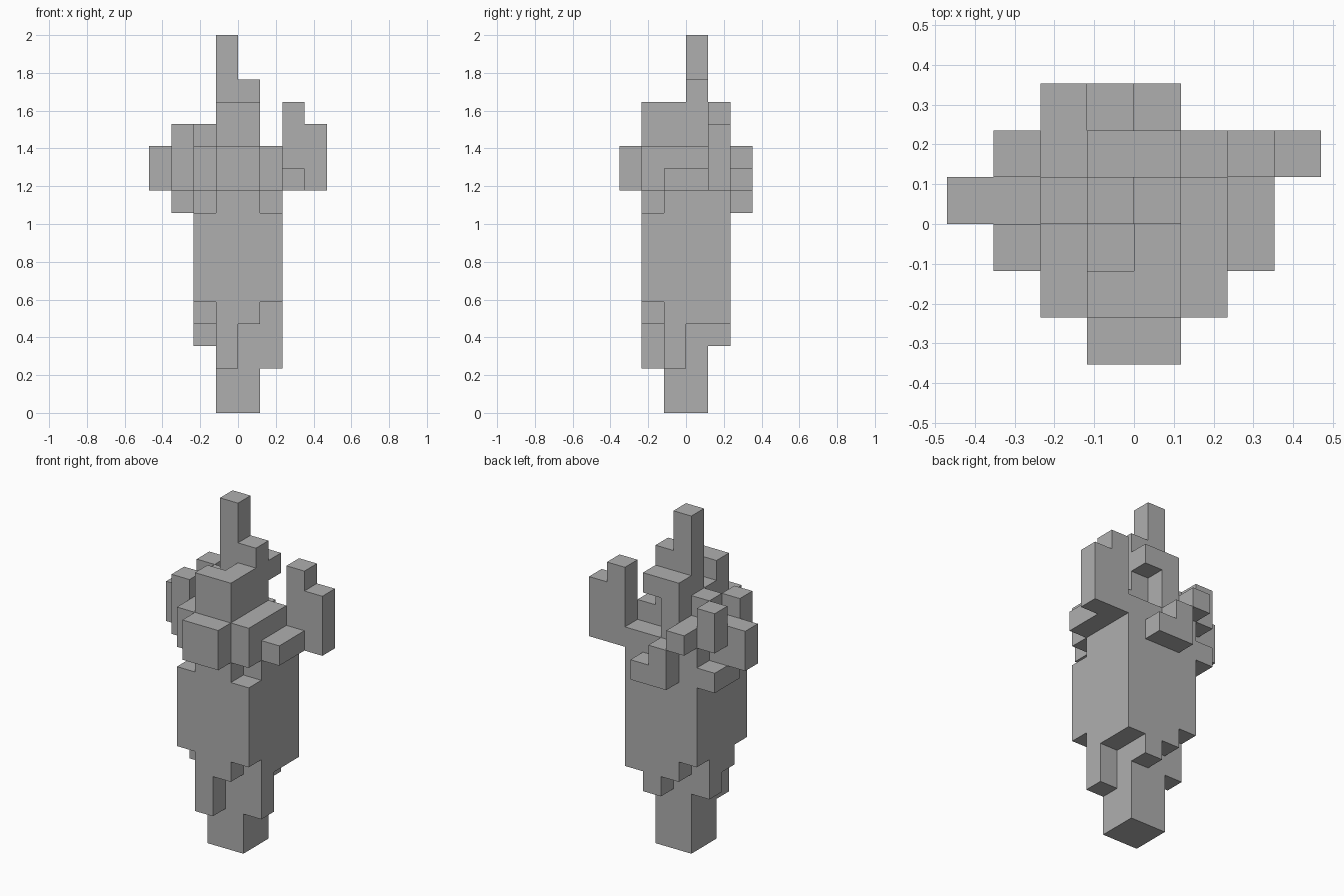
import bpy
import bmesh
from mathutils import Vector

cube = bpy.data.objects.get("Cube")
if cube:
    bpy.data.objects.remove(cube, do_unlink=True)

CELL = 2 / 17  # edge length of one block

stone = bpy.data.materials.new("plain_grey")
stone.use_nodes = True
grey = (0.43, 0.43, 0.43, 1)
stone.diffuse_color = grey
stone.node_tree.nodes["Principled BSDF"].inputs["Base Color"].default_value = grey


def block(x, y, z):
    """Cells of a box; each argument is a (first, last) pair or a single index."""
    spans = [a if isinstance(a, tuple) else (a, a) for a in (x, y, z)]
    ranges = [range(first, last + 1) for first, last in spans]
    return {(i, j, k) for i in ranges[0] for j in ranges[1] for k in ranges[2]}


parts = {}

# Narrow foot and the core rising out of it
parts["foot"] = block((-1, 0), (-1, 0), (0, 4))

# Uneven teeth hanging below the body, one group on each side
parts["front_teeth"] = block(-1, -2, (2, 4)) | block(0, -2, 4)
parts["left_teeth"] = block(1, -1, (2, 4)) | block(1, (0, 1), 4)
parts["right_teeth"] = block(-2, 0, (3, 4)) | block(-2, -1, 4)
parts["back_teeth"] = block(0, 1, (3, 4)) | block(-1, 1, 4) | block(1, 1, 4)

# Body with its two front upper corners cut away
parts["body"] = (block((-2, 1), (-2, 1), (5, 9))
                 - block(-2, -2, 9) - block(1, -2, 9))

# Wide collar above the body
parts["collar"] = (block((-2, 1), (-2, 0), (10, 11))
                   | block((-2, 1), 1, 10)
                   | block((-2, -1), 1, 11))
parts["front_knob"] = block((-1, 0), -3, (10, 11))

# Head with a dent on top and an overhang at the back
parts["head"] = (block((-1, 0), (-2, 0), (12, 13))
                 | block((-1, 0), 1, 13)
                 | block(-1, 1, 12)) - block(-1, -1, 13)
parts["spire"] = block(-1, 0, (14, 16)) | block(0, 0, 14)

# Raised arm and ledge on the left
parts["left_arm"] = block(2, 1, (10, 13)) | block(3, 1, (10, 12))
parts["left_ledge"] = block(2, (-1, 0), 10)

# Cluster of prongs on the right
parts["right_prong"] = block((-4, -3), 0, (10, 11))
parts["right_front_prong"] = block(-3, -1, (10, 12))
parts["right_back_prong"] = block(-3, 1, (11, 12))
parts["right_ledge"] = block(-3, (0, 1), 9)
parts["shoulder"] = block(-2, 0, 12)

# Bumps on the back
parts["back_ledge"] = block((-1, 0), 2, 9) | block(-1, 2, 10)
parts["back_prong"] = block(-2, 2, 11)

solid = set().union(*parts.values())
DIRECTIONS = [Vector([sign if a == axis else 0 for a in range(3)])
              for axis in range(3) for sign in (-1, 1)]


def build(name, cells):
    """Make the outer skin of a part, leaving out faces buried in neighbours."""
    bm = bmesh.new()
    for cell in sorted(cells):
        centre = Vector(cell) + Vector((0.5, 0.5, 0.5))
        for n in DIRECTIONS:
            if tuple(int(c) for c in Vector(cell) + n) in solid:
                continue
            u = Vector((n.y, n.z, n.x))
            v = n.cross(u)
            corners = [centre + (n + a * u + b * v) / 2
                       for a, b in ((-1, -1), (1, -1), (1, 1), (-1, 1))]
            bm.faces.new([bm.verts.new(c * CELL) for c in corners])
    bmesh.ops.remove_doubles(bm, verts=bm.verts, dist=CELL / 100)
    bmesh.ops.dissolve_limit(bm, angle_limit=0.01, verts=bm.verts, edges=bm.edges)
    mesh = bpy.data.meshes.new(name)
    bm.to_mesh(mesh)
    bm.free()
    mesh.materials.append(stone)
    bpy.context.collection.objects.link(bpy.data.objects.new(name, mesh))


for part_name, part_cells in parts.items():
    build(part_name, part_cells)
